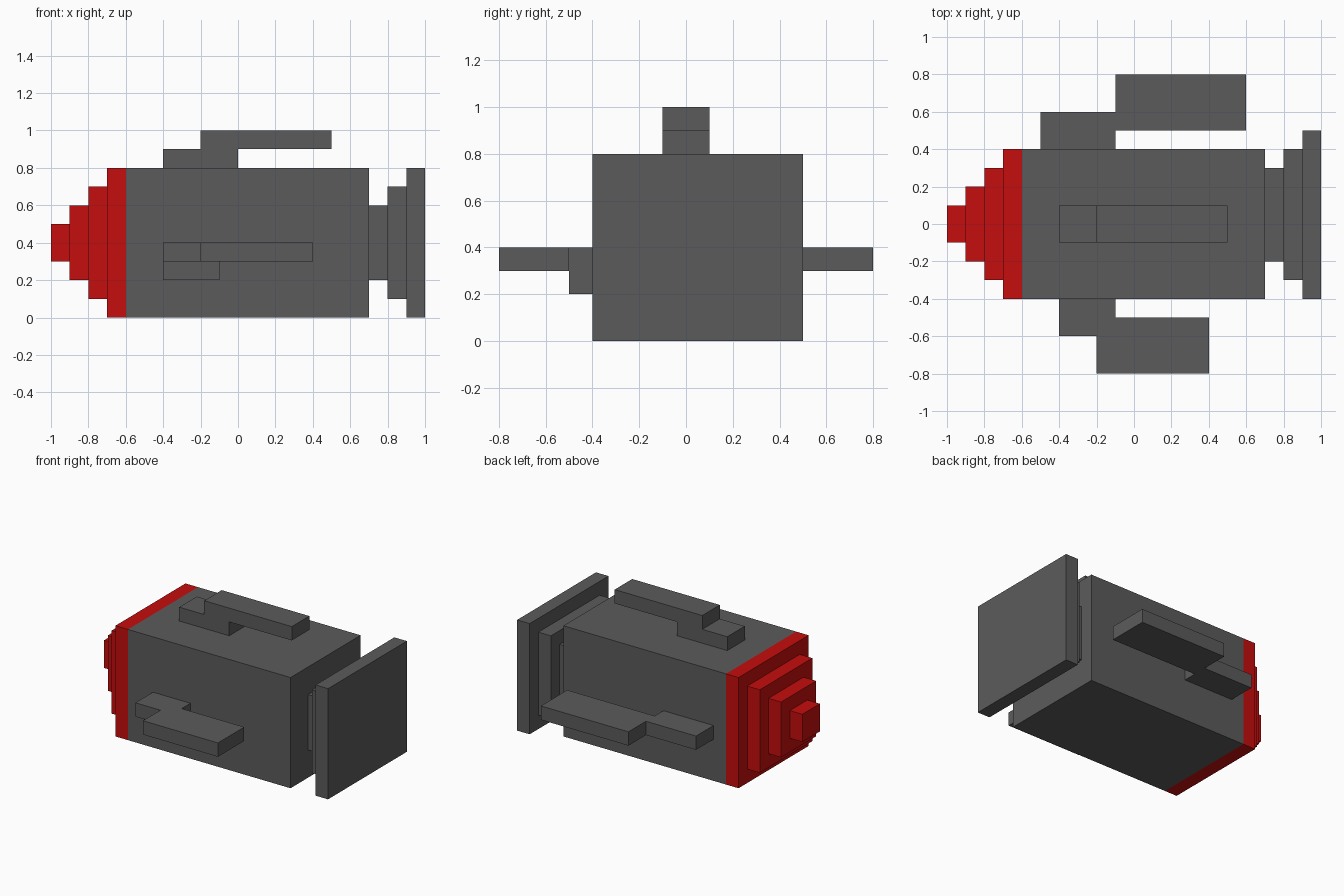
import bpy
import bmesh
from mathutils import Vector

cube = bpy.data.objects.get("Cube")
if cube:
    bpy.data.objects.remove(cube)


def make_material(name, rgb):
    mat = bpy.data.materials.new(name)
    mat.use_nodes = True
    color = (*rgb, 1)
    mat.diffuse_color = color
    mat.node_tree.nodes["Principled BSDF"].inputs["Base Color"].default_value = color
    return mat


GREY = make_material("dark grey", (0.105, 0.105, 0.105))
RED = make_material("red", (0.56, 0.004, 0.004))


def prism(name, outline, offset, mat):
    """Extrude a flat outline of 3D points along an offset."""
    bm = bmesh.new()
    face = bm.faces.new([bm.verts.new(p) for p in outline])
    result = bmesh.ops.extrude_face_region(bm, geom=[face], use_keep_orig=True)
    moved = [v for v in result["geom"] if isinstance(v, bmesh.types.BMVert)]
    bmesh.ops.translate(bm, verts=moved, vec=Vector(offset))
    bmesh.ops.recalc_face_normals(bm, faces=bm.faces)
    mesh = bpy.data.meshes.new(name)
    bm.to_mesh(mesh)
    bm.free()
    mesh.materials.append(mat)
    obj = bpy.data.objects.new(name, mesh)
    bpy.context.collection.objects.link(obj)
    return obj


def box(name, xs, ys, zs, mat):
    (x0, x1), (y0, y1), (z0, z1) = xs, ys, zs
    outline = [(x0, y0, z0), (x1, y0, z0), (x1, y1, z0), (x0, y1, z0)]
    return prism(name, outline, (0, 0, z1 - z0), mat)


# Main body
box("body", (-0.6, 0.7), (-0.4, 0.4), (0, 0.8), GREY)

# Stepped nose, shrinking forward
for i in range(4):
    half, x = 0.4 - 0.1 * i, -0.6 - 0.1 * i
    box(f"nose_step_{i + 1}", (x - 0.1, x), (-half, half), (0.4 - half, 0.4 + half), RED)

# Stepped tail, growing outward and slightly off centre
for i in range(3):
    half, x = 0.2 + 0.1 * i, 0.7 + 0.1 * i
    box(f"tail_step_{i + 1}", (x, x + 0.1), (-half, half + 0.1), (0.4 - half, 0.4 + half), GREY)

# Swept side fins, as plan outlines
front_plan = [(-0.4, -0.4), (-0.4, -0.6), (-0.2, -0.6), (-0.2, -0.8),
              (0.4, -0.8), (0.4, -0.5), (-0.1, -0.5), (-0.1, -0.4)]
back_plan = [(-0.5, 0.4), (-0.1, 0.4), (-0.1, 0.5), (0.6, 0.5),
             (0.6, 0.8), (-0.1, 0.8), (-0.1, 0.6), (-0.5, 0.6)]
for name, plan in (("front_fin", front_plan), ("back_fin", back_plan)):
    prism(name, [(x, y, 0.3) for x, y in plan], (0, 0, 0.1), GREY)

# Bracket beneath the front fin
box("front_fin_bracket", (-0.4, -0.1), (-0.5, -0.4), (0.2, 0.3), GREY)

# Top fin, as a side outline
top_side = [(-0.4, 0.8), (0, 0.8), (0, 0.9), (0.5, 0.9),
            (0.5, 1), (-0.2, 1), (-0.2, 0.9), (-0.4, 0.9)]
prism("top_fin", [(x, -0.1, z) for x, z in top_side], (0, 0.2, 0), GREY)
